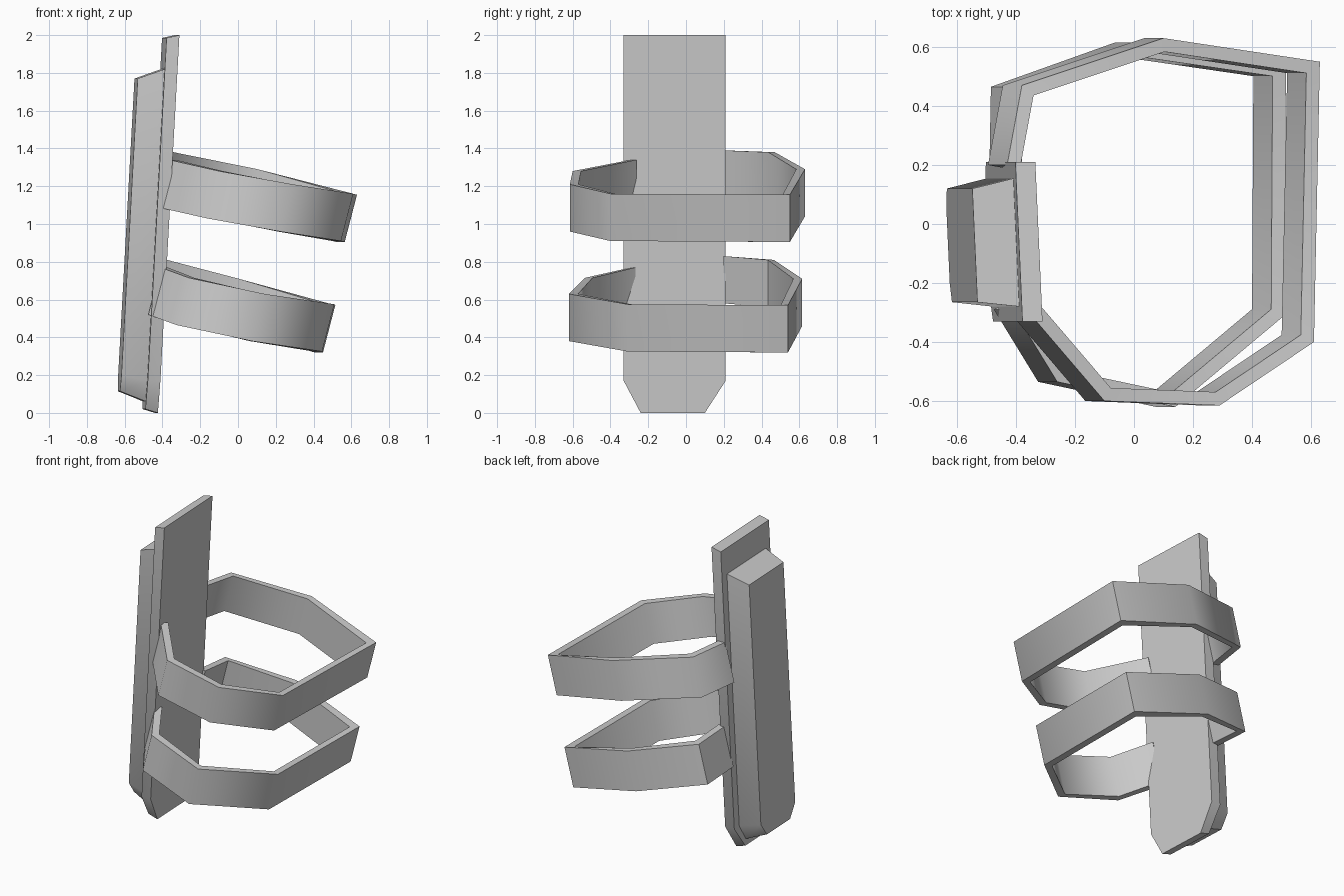
import bpy, math
from mathutils import Vector

cube = bpy.data.objects.get("Cube")
if cube:
    bpy.data.objects.remove(cube)

grey = bpy.data.materials.new("light grey")
grey.use_nodes = True
grey.diffuse_color = (0.6, 0.6, 0.6, 1)
grey.node_tree.nodes["Principled BSDF"].inputs["Base Color"].default_value = (0.6, 0.6, 0.6, 1)


def loft(name, rings, angle):
    """Skin a list of four-cornered rings and cap both ends."""
    verts = [v for ring in rings for v in ring]
    faces = [(3, 2, 1, 0), tuple(len(verts) - 4 + k for k in range(4))]
    for i in range(len(rings) - 1):
        for k in range(4):
            a, b = 4 * i + k, 4 * i + (k + 1) % 4
            faces.append((a, b, b + 4, a + 4))
    mesh = bpy.data.meshes.new(name)
    mesh.from_pydata(verts, [], faces)
    mesh.materials.append(grey)
    obj = bpy.data.objects.new(name, mesh)
    bpy.context.collection.objects.link(obj)
    bpy.ops.object.select_all(action='DESELECT')
    obj.select_set(True)
    bpy.context.view_layer.objects.active = obj
    bpy.ops.object.mode_set(mode='EDIT')
    bpy.ops.mesh.select_all(action='SELECT')
    bpy.ops.mesh.normals_make_consistent(inside=False)
    bpy.ops.object.mode_set(mode='OBJECT')
    bpy.ops.object.shade_smooth_by_angle(angle=math.radians(angle))
    return obj


def leaned(x, y, z):
    """Lean the upright parts in x with height, and turn them a little."""
    return Vector((x + 0.055 * (z - 2) - 0.045 * y, y, z))


def slab(name, front, back, levels):
    """Upright slab; each level is front and back height, then both y ranges."""
    rings = []
    for zf, zb, f0, f1, b0, b1 in levels:
        rings.append([leaned(front, f0, zf), leaned(front, f1, zf),
                      leaned(back, b1, zb), leaned(back, b0, zb)])
    return loft(name, rings, 50)


# Upright board with a tapered foot
slab("splint_board", -0.325, -0.392, [
    (0.0, 0.02, -0.24, 0.10, -0.24, 0.10),
    (0.17, 0.17, -0.33, 0.21, -0.33, 0.21),
    (2.0, 1.985, -0.33, 0.21, -0.33, 0.21)])

# Thick rib on the outer side of the board
slab("splint_rib", -0.39, -0.53, [
    (0.06, 0.115, -0.22, 0.09, -0.20, 0.06),
    (0.17, 0.20, -0.28, 0.155, -0.265, 0.12),
    (1.82, 1.77, -0.28, 0.155, -0.265, 0.12)])


def strap(name, points, thickness=0.045, drop=Vector((-0.065, 0, -0.25))):
    """Open band: mitred inward offset of the path, extruded along drop."""
    path = [Vector(p) for p in points]
    normals = []
    for a, b in zip(path, path[1:]):
        d = (b - a).to_2d().normalized()
        normals.append(Vector((-d.y, d.x, 0)))
    rings = []
    for i, p in enumerate(path):
        n0, n1 = normals[max(i - 1, 0)], normals[min(i, len(normals) - 1)]
        inner = p + (n0 + n1) * (thickness / (1 + n0.dot(n1)))
        rings.append([p, inner, inner + drop, p + drop])
    return loft(name, rings, 65)


# Bands running from the front edge of the board round to its back edge
strap("upper_strap", [
    (-0.365, -0.29, 1.34), (-0.10, -0.60, 1.28), (0.29, -0.615, 1.21),
    (0.61, -0.40, 1.16), (0.63, 0.55, 1.155), (0.10, 0.63, 1.29),
    (-0.38, 0.47, 1.38), (-0.43, 0.20, 1.39)])
strap("lower_strap", [
    (-0.41, -0.29, 0.77), (-0.26, -0.535, 0.715), (0.14, -0.62, 0.63),
    (0.51, -0.31, 0.575), (0.515, 0.54, 0.57), (0.0, 0.615, 0.71),
    (-0.42, 0.465, 0.81), (-0.425, 0.20, 0.83)])
